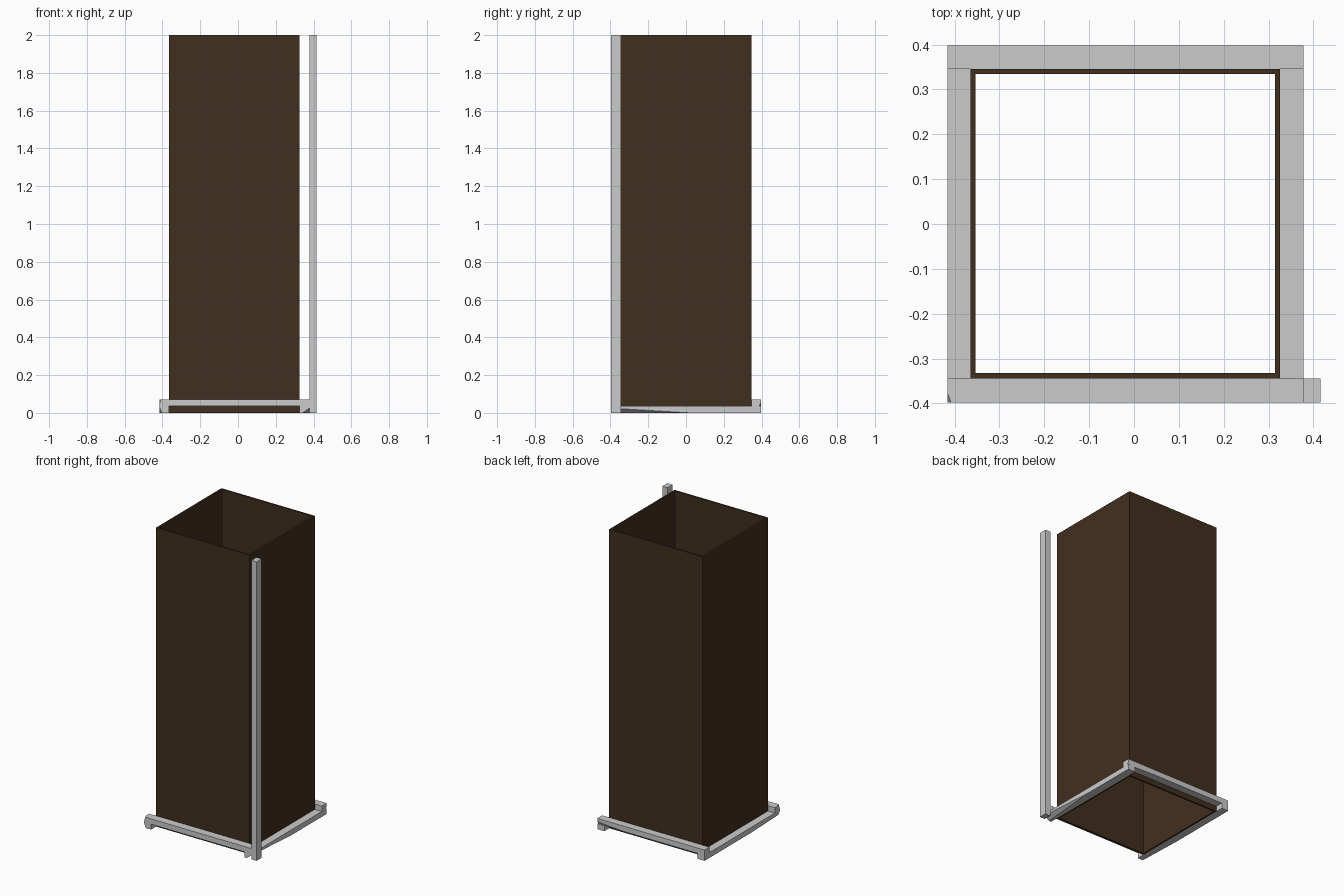
import bpy, bmesh
from mathutils import Vector

if "Cube" in bpy.data.objects:
    bpy.data.objects.remove(bpy.data.objects["Cube"])

brown = bpy.data.materials.new("dark_brown_board")
brown.diffuse_color = (0.053, 0.028, 0.014, 1)
brown.use_nodes = True
brown.node_tree.nodes["Principled BSDF"].inputs["Base Color"].default_value = brown.diffuse_color


def finish(name, bm, mat=None):
    bmesh.ops.recalc_face_normals(bm, faces=bm.faces)
    me = bpy.data.meshes.new(name)
    bm.to_mesh(me)
    bm.free()
    if mat:
        me.materials.append(mat)
    ob = bpy.data.objects.new(name, me)
    bpy.context.collection.objects.link(ob)
    return ob


def beam(name, lo, hi, cuts=()):
    """Box between two corners; each cut (corner signs, leg lengths) slices a corner."""
    lo, hi = Vector(lo), Vector(hi)
    bm = bmesh.new()
    bmesh.ops.create_cube(bm, size=1)
    for v in bm.verts:
        v.co = (lo + hi) / 2 + v.co * (hi - lo)
    for signs, legs in cuts:
        corner = Vector([hi[i] if signs[i] > 0 else lo[i] for i in range(3)])
        normal = Vector([signs[i] / legs[i] for i in range(3)]).normalized()
        point = corner - Vector((signs[0] * legs[0], 0, 0))
        res = bmesh.ops.bisect_plane(
            bm, geom=bm.verts[:] + bm.edges[:] + bm.faces[:],
            plane_co=point, plane_no=normal, clear_outer=True)
        rim = [e for e in res["geom_cut"] if isinstance(e, bmesh.types.BMEdge)]
        bmesh.ops.contextual_create(bm, geom=rim)
    return finish(name, bm)


def square_ring(bm, x0, x1, y0, y1, z):
    return [bm.verts.new(p) for p in
            ((x0, y0, z), (x1, y0, z), (x1, y1, z), (x0, y1, z))]


# Inner and outer limits of the timber frame around the board shaft
XL, XI, XJ, XR = -0.416, -0.365, 0.326, 0.378
YF, YI, YJ, YB = -0.398, -0.344, 0.346, 0.398
H, T = 0.036, 0.012

# Hollow board shaft, open at top and bottom
bm = bmesh.new()
rings = [square_ring(bm, XI + d, XJ - d, YI + d, YJ - d, z)
         for d, z in ((0, 0), (0, 2), (T, 2), (T, 0))]
for k in range(4):
    a, b = rings[k], rings[(k + 1) % 4]
    for i in range(4):
        j = (i + 1) % 4
        bm.faces.new((a[i], a[j], b[j], b[i]))
finish("board_shaft", bm, brown)

# Lower battens run front to back, with rough-sawn corners
beam("left_lower_batten", (XL, YF, 0), (XI, YB, H),
     [((-1, -1, -1), (0.012, 0.3, 0.03))])
beam("right_lower_batten", (XJ, YF, 0), (XR, YB, H),
     [((1, -1, -1), (0.035, 0.42, 0.025))])

# Upper battens lie across them
beam("front_upper_batten", (XL, YF, H), (XR, YI, 2 * H),
     [((-1, -1, 1), (0.008, 0.022, 0.03))])
beam("back_upper_batten", (XL, YJ, H), (XR, YB, 2 * H),
     [((1, 1, -1), (0.2, 0.01, 0.02))])

# Upright batten at the front right corner
beam("corner_post", (XR, YF, 0), (0.416, YI, 2))
